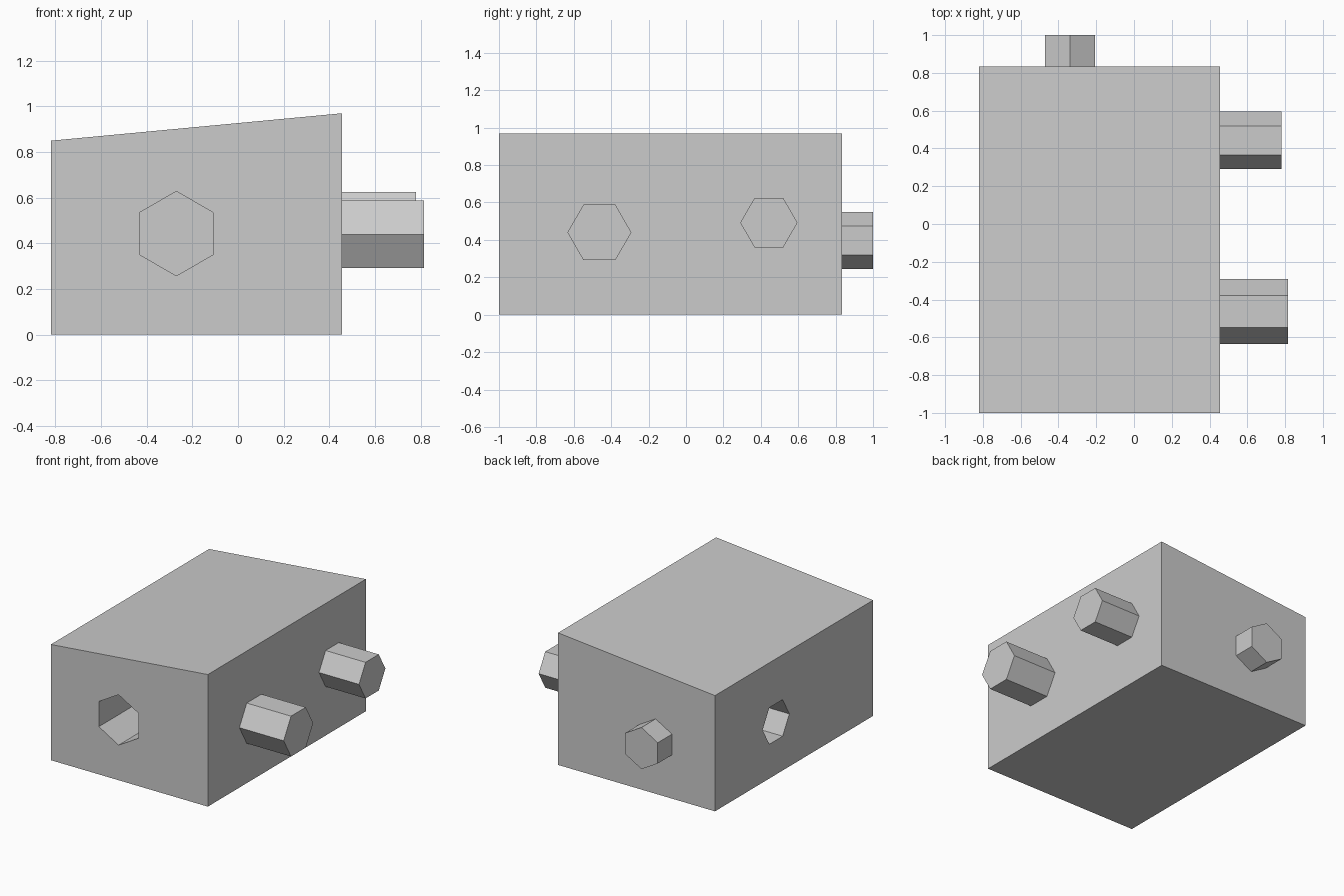
import bpy
import math
from mathutils import Matrix, Vector

default = bpy.data.objects.get("Cube")
if default:
    bpy.data.objects.remove(default, do_unlink=True)

grey = bpy.data.materials.new("plain_grey")
grey.use_nodes = True
COLOUR = (0.6, 0.6, 0.6, 1)
grey.diffuse_color = COLOUR
grey.node_tree.nodes["Principled BSDF"].inputs["Base Color"].default_value = COLOUR


def prism(name, profile, start, axis, length):
    """Extrude a profile (horizontal, vertical offsets) from start along axis."""
    axis = Vector(axis)
    up = Vector((0, 0, 1))
    side = up.cross(axis)
    n = len(profile)
    verts = [Vector(start) + side * h + up * v + axis * d
             for d in (0, length) for h, v in profile]
    faces = [list(range(n))[::-1], list(range(n, 2 * n))]
    faces += [(i, (i + 1) % n, n + (i + 1) % n, n + i) for i in range(n)]
    mesh = bpy.data.meshes.new(name)
    mesh.from_pydata(verts, [], faces)
    mesh.materials.append(grey)
    obj = bpy.data.objects.new(name, mesh)
    bpy.context.collection.objects.link(obj)
    return obj


def hexagon(radius, point_up):
    turn = math.pi / 6 if point_up else 0
    return [(radius * math.cos(turn + i * math.pi / 3),
             radius * math.sin(turn + i * math.pi / 3)) for i in range(6)]


# Block with a sloping top
LEFT, RIGHT, FRONT, BACK = 0.455, -0.82, -1.0, 0.835
section = [(-LEFT, 0), (-RIGHT, 0), (-RIGHT, 0.85), (-LEFT, 0.97)]
block = prism("block", section, (0, FRONT, 0), (0, 1, 0), BACK - FRONT)

# Hexagonal sockets, cut from just outside the face
OUT = 0.05
sockets = [
    ("front_socket", 0.185, True, (-0.27, FRONT - OUT, 0.443), (0, 1, 0), 0.45),
    ("right_socket", 0.155, False, (RIGHT - OUT, 0.127, 0.386), (1, 0, 0), 0.38),
]
for name, radius, point_up, start, axis, depth in sockets:
    cutter = prism(name + "_cutter", hexagon(radius, point_up), start, axis, depth + OUT)
    cut = block.modifiers.new(name, 'BOOLEAN')
    cut.operation = 'DIFFERENCE'
    cut.solver = 'EXACT'
    cut.object = cutter
    cutter.hide_render = True
    cutter.hide_viewport = True
    cutter.display_type = 'WIRE'

# Apply the cuts, then drop the cutters
bpy.context.view_layer.update()
evaluated = block.evaluated_get(bpy.context.evaluated_depsgraph_get())
cut_mesh = bpy.data.meshes.new_from_object(evaluated)
block.modifiers.clear()
block.data = cut_mesh
for name, *_ in sockets:
    bpy.data.objects.remove(bpy.data.objects[name + "_cutter"], do_unlink=True)

# Hexagonal pegs
pegs = [
    ("left_front_peg", 0.171, False, (LEFT, -0.463, 0.44), (1, 0, 0), 0.36),
    ("left_back_peg", 0.153, False, (LEFT, 0.443, 0.492), (1, 0, 0), 0.325),
    ("back_peg", 0.153, True, (-0.338, BACK, 0.397), (0, 1, 0), 0.165),
]
for name, radius, point_up, start, axis, length in pegs:
    prism(name, hexagon(radius, point_up), start, axis, length)
